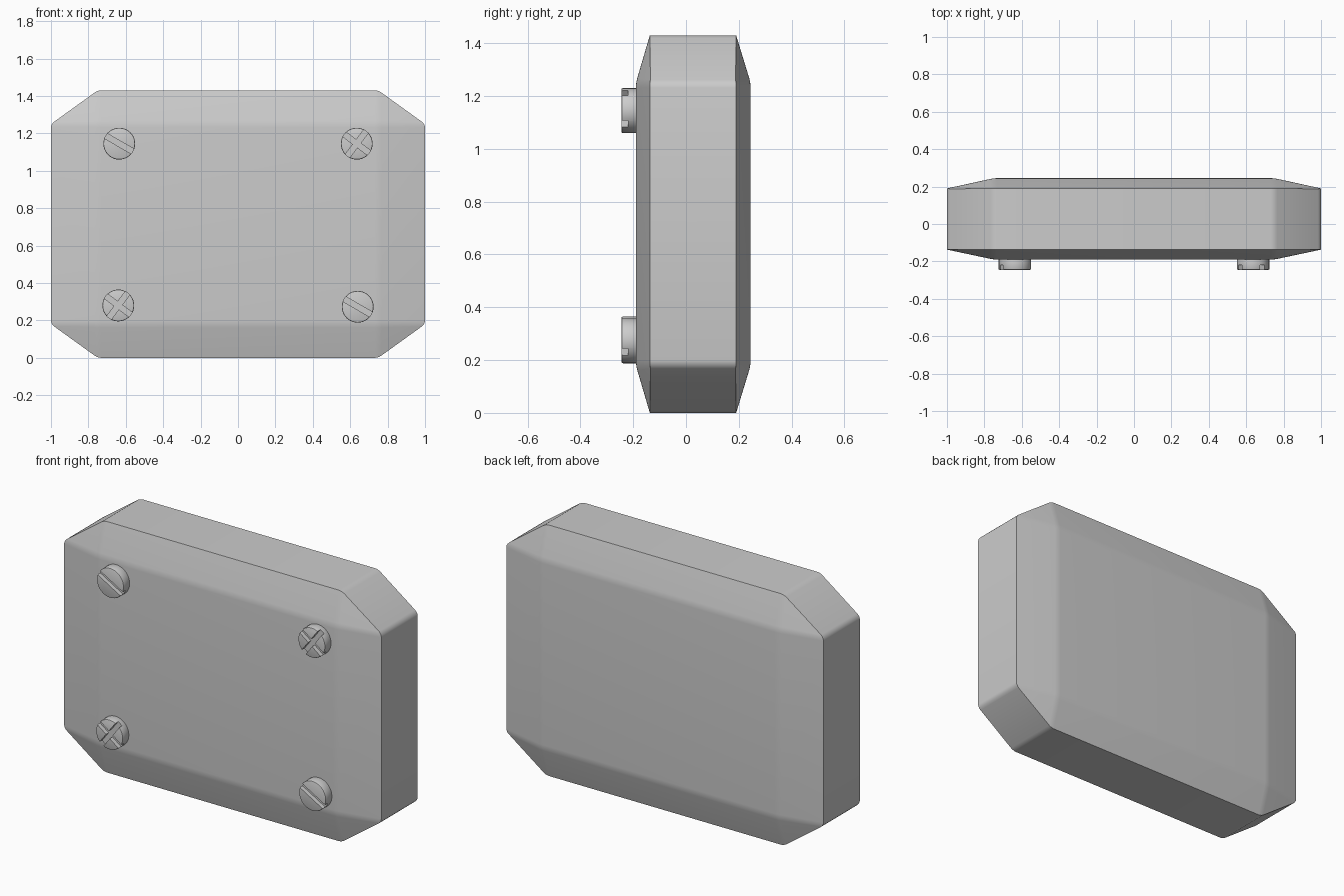
import bpy, bmesh, math

if "Cube" in bpy.data.objects:
    bpy.data.objects.remove(bpy.data.objects["Cube"])

FRONT, BACK = -0.19, 0.245      # flat faces
RIM_F, RIM_B = -0.137, 0.19     # sharp outer rims
MID = 0.715


def finish(obj, angle):
    bpy.ops.object.select_all(action='DESELECT')
    obj.select_set(True)
    bpy.context.view_layer.objects.active = obj
    for m in list(obj.modifiers):
        bpy.ops.object.modifier_apply(modifier=m.name)
    bpy.ops.object.shade_smooth_by_angle(angle=math.radians(angle))


# Casing: box with wide chamfers, softened edges and crisp outer rims
bm = bmesh.new()
for sx in (-1, 1):
    for sz in (-1, 1):
        for face, rim in ((FRONT, RIM_F), (BACK, RIM_B)):
            bm.verts.new((sx * 0.75, face, MID + sz * 0.535))
            bm.verts.new((sx * 1.0, rim, MID + sz * 0.535))
            bm.verts.new((sx * 0.75, rim, MID + sz * 0.715))
bmesh.ops.convex_hull(bm, input=bm.verts[:])
bmesh.ops.dissolve_limit(bm, angle_limit=math.radians(1), verts=bm.verts[:], edges=bm.edges[:])


def on_rim(e):
    ys = [v.co.y for v in e.verts]
    return abs(ys[0] - ys[1]) < 1e-4 and any(abs(ys[0] - r) < 1e-4 for r in (RIM_F, RIM_B))


soft = [e for e in bm.edges if not on_rim(e)]
bmesh.ops.bevel(bm, geom=soft, offset=0.018, segments=3, profile=0.5, affect='EDGES')
bmesh.ops.recalc_face_normals(bm, faces=bm.faces[:])
mesh = bpy.data.meshes.new("casing")
bm.to_mesh(mesh)
bm.free()
casing = bpy.data.objects.new("casing", mesh)
bpy.context.collection.objects.link(casing)
finish(casing, 30)


# Screws: round heads with one or two slots cut in
def screw(name, x, z, angles):
    bpy.ops.mesh.primitive_cylinder_add(vertices=40, radius=0.085, depth=0.065,
                                        location=(x, -0.2125, z),
                                        rotation=(math.pi / 2, 0, 0))
    head = bpy.context.object
    head.name = name
    bev = head.modifiers.new("edge", 'BEVEL')
    bev.width, bev.segments = 0.006, 2
    bev.limit_method = 'ANGLE'
    bev.angle_limit = math.radians(40)
    cutters = []
    for a in angles:
        bpy.ops.mesh.primitive_cube_add(size=1, location=(x, -0.245, z),
                                        rotation=(0, math.radians(a), 0))
        c = bpy.context.object
        c.name = "slot_cutter"
        c.scale = (0.3, 0.05, 0.03)
        c.hide_render = True
        cutters.append(c)
        b = head.modifiers.new("slot", 'BOOLEAN')
        b.operation, b.solver, b.object = 'DIFFERENCE', 'EXACT', c
    bpy.context.view_layer.update()
    finish(head, 30)
    for c in cutters:
        bpy.data.objects.remove(c)


screw("slotted_screw_top_left", -0.635, 1.145, (30,))
screw("cross_screw_top_right", 0.635, 1.145, (37, 127))
screw("cross_screw_bottom_left", -0.64, 0.28, (37, 127))
screw("slotted_screw_bottom_right", 0.64, 0.273, (30,))
